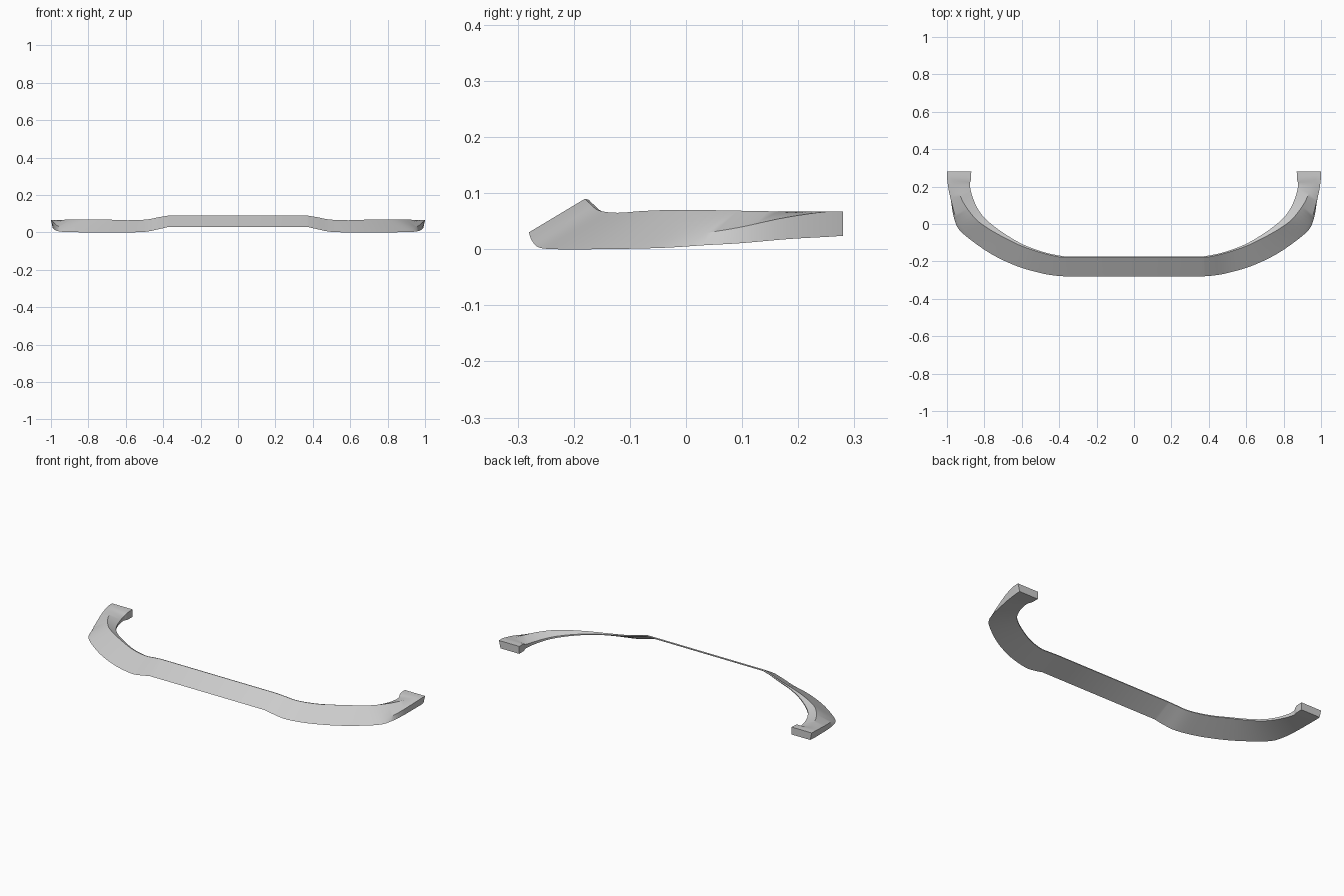
import bpy, bmesh
from mathutils import Vector

if "Cube" in bpy.data.objects:
    bpy.data.objects.remove(bpy.data.objects["Cube"])

# Cross-section stations along the right half, from the centre span to the tip:
# lower outer edge (xyz), side-wall blend, top ridge (xyz), inner edge (xyz), inner edge depth
STATIONS = [
    (.37, -.28, .03, 0, .37, -.18, .09, .37, -.173, .088, .004),
    (.43, -.275, .016, 0, .42, -.172, .082, .42, -.165, .08, .004),
    (.50, -.262, .003, 0, .49, -.155, .069, .49, -.148, .067, .004),
    (.62, -.228, 0, 0, .59, -.122, .065, .59, -.111, .062, .005),
    (.75, -.168, 0, 0, .68, -.08, .068, .68, -.06, .06, .006),
    (.86, -.095, .001, 0, .77, -.03, .07, .755, -.007, .055, .008),
    (.935, -.03, .003, .05, .84, .02, .07, .81, .045, .05, .01),
    (.962, .03, .007, .2, .89, .08, .069, .845, .1, .047, .012),
    (.975, .1, .011, .4, .92, .13, .068, .868, .16, .046, .016),
    (.985, .18, .018, .75, .95, .2, .067, .878, .21, .05, .024),
    (.99, .25, .022, 1, .975, .25, .067, .872, .235, .064, .04),
    (.99, .28, .024, 1, .97, .28, .067, .87, .28, .067, .043),
]
STEPS = 4


def spline(a, b, c, d, t):
    return [.5 * (2*q + (r - p)*t + (2*p - 5*q + 4*r - s)*t*t + (3*q - p - 3*r + s)*t**3)
            for p, q, r, s in zip(a, b, c, d)]


def section(s):
    low = Vector((s[0], s[1], max(s[2], 0)))
    w = min(max(s[3], 0), 1)
    ridge, inner = Vector(s[4:7]), Vector(s[7:10])
    # crease that climbs from the lower edge to the top at the tip
    crease = low.lerp(ridge, .2 * (1 - w))
    crease.z = low.z + (ridge.z - low.z) * (.2 + .8 * w)
    crease.x += .01 * w
    return [low, crease, ridge, inner, inner - Vector((0, 0, s[10]))]


# Smooth the stations into a run of sections, then mirror for the left half
rows = []
last = len(STATIONS) - 1
for i in range(last):
    a, b, c, d = (STATIONS[min(max(k, 0), last)] for k in (i - 1, i, i + 1, i + 2))
    rows += [section(spline(a, b, c, d, j / STEPS)) for j in range(STEPS)]
rows.append(section(STATIONS[-1]))
left = [[Vector((-p.x, p.y, p.z)) for p in r] for r in reversed(rows)]

# Loft the front lip as one closed body with capped tips
bm = bmesh.new()
rings = [[bm.verts.new(p) for p in r] for r in left + rows]
for r, q in zip(rings, rings[1:]):
    for k in range(5):
        n = (k + 1) % 5
        bm.faces.new((r[k], q[k], q[n], r[n]))
bm.faces.new(rings[0])
bm.faces.new(rings[-1])
bmesh.ops.recalc_face_normals(bm, faces=bm.faces)
mesh = bpy.data.meshes.new("front_lip")
bm.to_mesh(mesh)
bm.free()
lip = bpy.data.objects.new("front_lip", mesh)
bpy.context.collection.objects.link(lip)
bpy.context.view_layer.objects.active = lip
lip.select_set(True)
bpy.ops.object.shade_smooth_by_angle(angle=.6)
